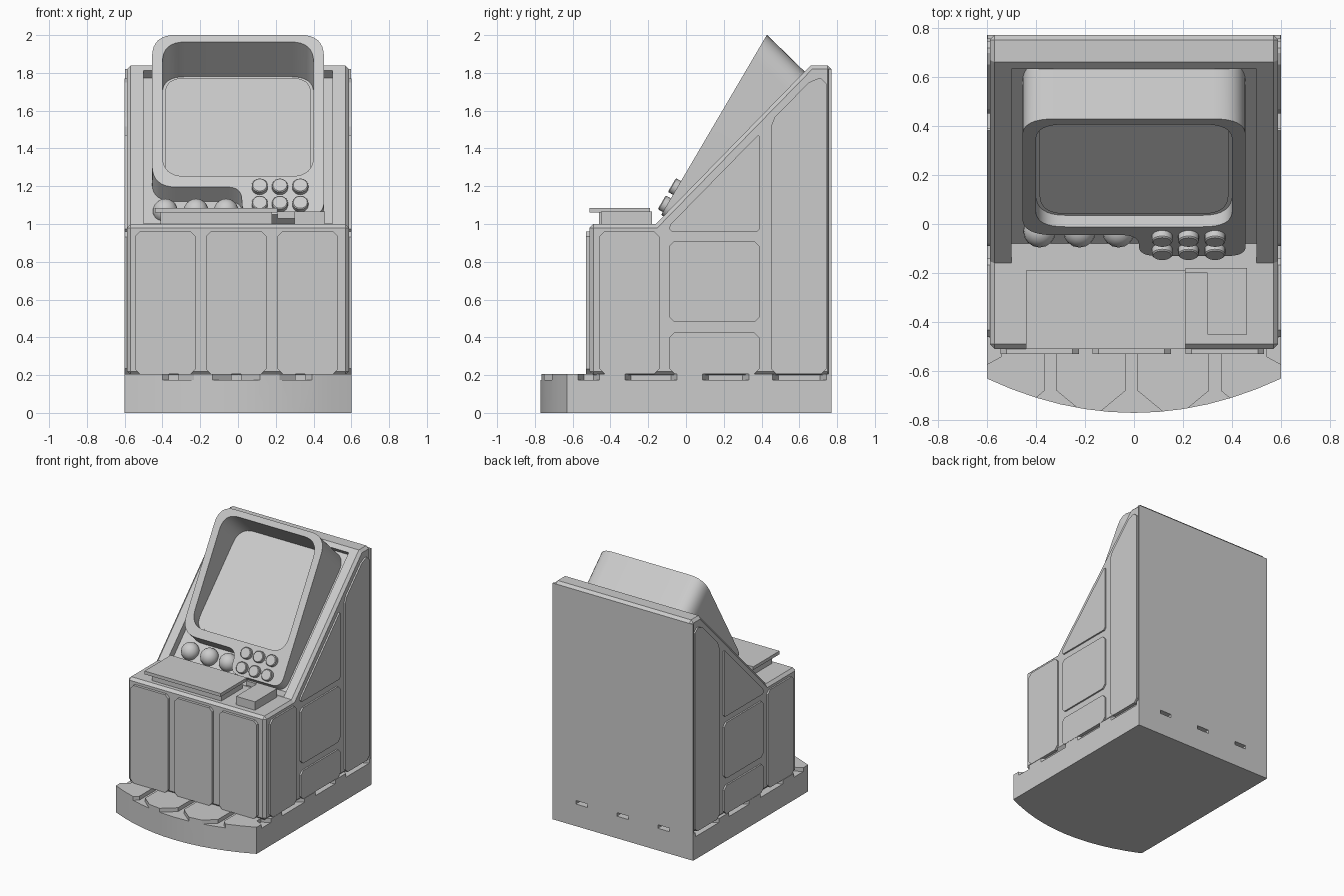
import bpy, bmesh, math
from mathutils import Vector

old = bpy.data.objects.get("Cube")
if old:
    bpy.data.objects.remove(old, do_unlink=True)

grey = bpy.data.materials.new("light_grey")
grey.use_nodes = True
grey.diffuse_color = (0.6, 0.6, 0.6, 1)
grey.node_tree.nodes["Principled BSDF"].inputs["Base Color"].default_value = (0.6, 0.6, 0.6, 1)

# Sloped console plane: s runs up the slope, n stands out of it
SLOPE = math.atan2(0.84, 0.82)
ALONG = Vector((0, math.cos(SLOPE), math.sin(SLOPE)))
OUT = Vector((0, -math.sin(SLOPE), math.cos(SLOPE)))
FOOT = Vector((0, -0.16, 1.0))


def from_top(u, v, w): return Vector((u, v, w))
def from_side(u, v, w): return Vector((w, u, v))
def from_front(u, v, w): return Vector((u, w, v))
def on_slope(u, v, w): return FOOT + Vector((u, 0, 0)) + ALONG * v + OUT * w


def fillet(pts, r, steps=1):
    """Round (or chamfer, with one step) every corner of a polygon."""
    out = []
    for i, p in enumerate(pts):
        p, a, b = Vector(p), Vector(pts[i - 1]), Vector(pts[(i + 1) % len(pts)])
        start, end = p + (a - p).normalized() * r, p + (b - p).normalized() * r
        for k in range(steps + 1):
            t = k / steps
            out.append(tuple(start * (1 - t) ** 2 + p * (2 * t * (1 - t)) + end * t * t))
    return out


def rect(u0, u1, v0, v1):
    return [(u0, v0), (u1, v0), (u1, v1), (u0, v1)]


def finish(name, bm):
    bmesh.ops.recalc_face_normals(bm, faces=bm.faces)
    mesh = bpy.data.meshes.new(name)
    bm.to_mesh(mesh)
    bm.free()
    mesh.materials.append(grey)
    ob = bpy.data.objects.new(name, mesh)
    bpy.context.collection.objects.link(ob)
    return ob


def prism(name, pts, lo, hi, frame):
    """Extrude a polygon from lo to hi; hi may vary over the polygon."""
    bm = bmesh.new()
    top = hi if callable(hi) else (lambda u, v: hi)
    a = [bm.verts.new(frame(u, v, lo)) for u, v in pts]
    b = [bm.verts.new(frame(u, v, top(u, v))) for u, v in pts]
    bm.faces.new(a)
    bm.faces.new(b)
    for i in range(len(pts)):
        j = (i + 1) % len(pts)
        bm.faces.new((a[i], a[j], b[j], b[i]))
    return finish(name, bm)


def activate(ob):
    bpy.ops.object.select_all(action='DESELECT')
    ob.select_set(True)
    bpy.context.view_layer.objects.active = ob


def apply(ob, kind, **settings):
    mod = ob.modifiers.new(kind.lower(), kind)
    for key, value in settings.items():
        setattr(mod, key, value)
    activate(ob)
    bpy.ops.object.modifier_apply(modifier=mod.name)


def cut(ob, cutter):
    cutter.hide_render = True
    apply(ob, 'BOOLEAN', object=cutter, operation='DIFFERENCE', solver='EXACT')
    bpy.data.objects.remove(cutter, do_unlink=True)


def smooth(ob, angle=30):
    activate(ob)
    bpy.ops.object.shade_smooth_by_angle(angle=math.radians(angle))


# Base with bowed front edge
arc = [(x, -0.77 + 0.14 * (x / 0.6) ** 2) for x in (-0.6 + 0.1 * i for i in range(13))]
base = prism("base", arc + [(0.6, 0.77), (-0.6, 0.77)], 0, 0.205, from_top)

# Flared grooves on the front ledge
for x in (-0.34, -0.01, 0.33):
    groove = [(x - 0.025, -0.45), (x - 0.025, -0.68), (x - 0.17, -0.8),
              (x + 0.17, -0.8), (x + 0.025, -0.68), (x + 0.025, -0.45)]
    cut(base, prism("groove_cutter", groove, 0.175, 0.25, from_top))

# Vent slots along the sides and the back
for y0, y1 in ((-0.58, -0.45), (-0.33, -0.04), (0.08, 0.34), (0.45, 0.75)):
    for side in (-1, 1):
        slot = [(side * 0.54, y0 + 0.04), (side * 0.65, y0 - 0.02),
                (side * 0.65, y1 + 0.02), (side * 0.54, y1 - 0.04)]
        cut(base, prism("slot_cutter", slot, 0.175, 0.25, from_top))
for x in (-0.35, 0, 0.35):
    cut(base, prism("slot_cutter", rect(x - 0.05, x + 0.05, 0.7, 0.8), 0.17, 0.197, from_top))
smooth(base, 15)

# Cabinet body with chamfered edges and a sunken console face
profile = [(-0.51, 0.2), (-0.51, 1.0), (-0.16, 1.0), (0.66, 1.84), (0.77, 1.84), (0.77, 0.2)]
body = prism("cabinet_body", profile, -0.588, 0.588, from_side)
apply(body, 'BEVEL', width=0.02, segments=1, limit_method='ANGLE', angle_limit=0.9)
inner_top, outer_top = on_slope(0, 1.135, -0.057), on_slope(0, 1.135, 0.2)
sunken = [(-0.3, 1.002), (-0.08, 1.002), (inner_top.y, inner_top.z),
          (outer_top.y, outer_top.z), (-0.3, 1.4)]
cut(body, prism("recess_cutter", sunken, -0.5, 0.5, from_side))

# Back panel
prism("back_panel", rect(-0.598, 0.598, 0.2, 1.82), 0.755, 0.77, from_front)

# Front panels
for i, x in enumerate((-0.385, -0.01, 0.37)):
    prism(f"front_panel_{i + 1}", fillet(rect(x - 0.16, x + 0.16, 0.207, 0.96), 0.025),
          -0.53, -0.5, from_front)

# Side panels, mirrored
side_shapes = {
    "front": rect(-0.46, -0.14, 0.207, 0.96),
    "lower": rect(-0.09, 0.39, 0.207, 0.425),
    "middle": rect(-0.09, 0.39, 0.48, 0.91),
    "upper": [(-0.09, 0.96), (0.39, 0.96), (0.39, 1.48), (-0.09, 0.99)],
    "rear": [(0.45, 0.207), (0.745, 0.207), (0.745, 1.77), (0.67, 1.77), (0.45, 1.545)],
}
for label, shape in side_shapes.items():
    for side, word in ((1, "left"), (-1, "right")):
        chamfer = 0.014 if label == "upper" else 0.028
        prism(f"{word}_{label}_panel", fillet(shape, chamfer), side * 0.57, side * 0.6, from_side)


# Screen hood: stepped outline raised from the slope, cut off at a tilt
def rim(u, v): return 0.247 * v


outline = (fillet([(-0.455, 0.22), (0.02, 0.22), (0.02, 0.057), (0.455, 0.057),
                   (0.455, 1.128), (-0.455, 1.128)], 0.075, 8))
# wider rounding on the two top corners and lower outer corner
big = fillet([(-0.455, 0.22), (0.455, 0.22), (0.455, 1.128), (-0.455, 1.128)], 0.13, 8)
outline = big[:9] + outline[9:36] + big[18:]
hood = prism("screen_hood", outline, -0.07, rim, on_slope)
opening = fillet(rect(-0.4, 0.4, 0.285, 1.085), 0.12, 8)
cut(hood, prism("opening_cutter", opening, 0.005, 0.6, on_slope))
smooth(hood)

# Screen pane
pane = prism("screen", fillet(rect(-0.385, 0.385, 0.3, 1.07), 0.11, 8), 0, 0.012, on_slope)

# Buttons, standing square to the tilted rim
tilt = math.atan(0.247)
normal = (OUT * math.cos(tilt) - ALONG * math.sin(tilt)).normalized()
for row, s in enumerate((0.112, 0.215)):
    for col, x in enumerate((0.115, 0.222, 0.33)):
        bm = bmesh.new()
        bmesh.ops.create_cone(bm, cap_ends=True, segments=20, radius1=0.042, radius2=0.042, depth=0.05)
        button = finish(f"button_{row + 1}_{col + 1}", bm)
        button.location = on_slope(x, s, rim(x, s)) + normal * 0.006
        button.rotation_euler = normal.to_track_quat('Z', 'Y').to_euler()
        apply(button, 'BEVEL', width=0.005, segments=1, limit_method='ANGLE')
        smooth(button, 40)

# Row of balls on the console
for i, x in enumerate((-0.385, -0.222, -0.063)):
    bm = bmesh.new()
    bmesh.ops.create_uvsphere(bm, u_segments=16, v_segments=10, radius=0.066)
    ball = finish(f"ball_{i + 1}", bm)
    ball.location = (x, -0.03, 1.068)
    smooth(ball, 40)

# Desk tray and small control box
prism("tray_foot", rect(-0.41, 0.18, -0.46, -0.2), 0.99, 1.06, from_top)
prism("tray_top", rect(-0.44, 0.21, -0.51, -0.19), 1.06, 1.085, from_top)
prism("control_box", rect(0.3, 0.46, -0.45, -0.18), 0.99, 1.065, from_top)
prism("control_link", rect(0.21, 0.3, -0.2, -0.18), 1.03, 1.065, from_top)
